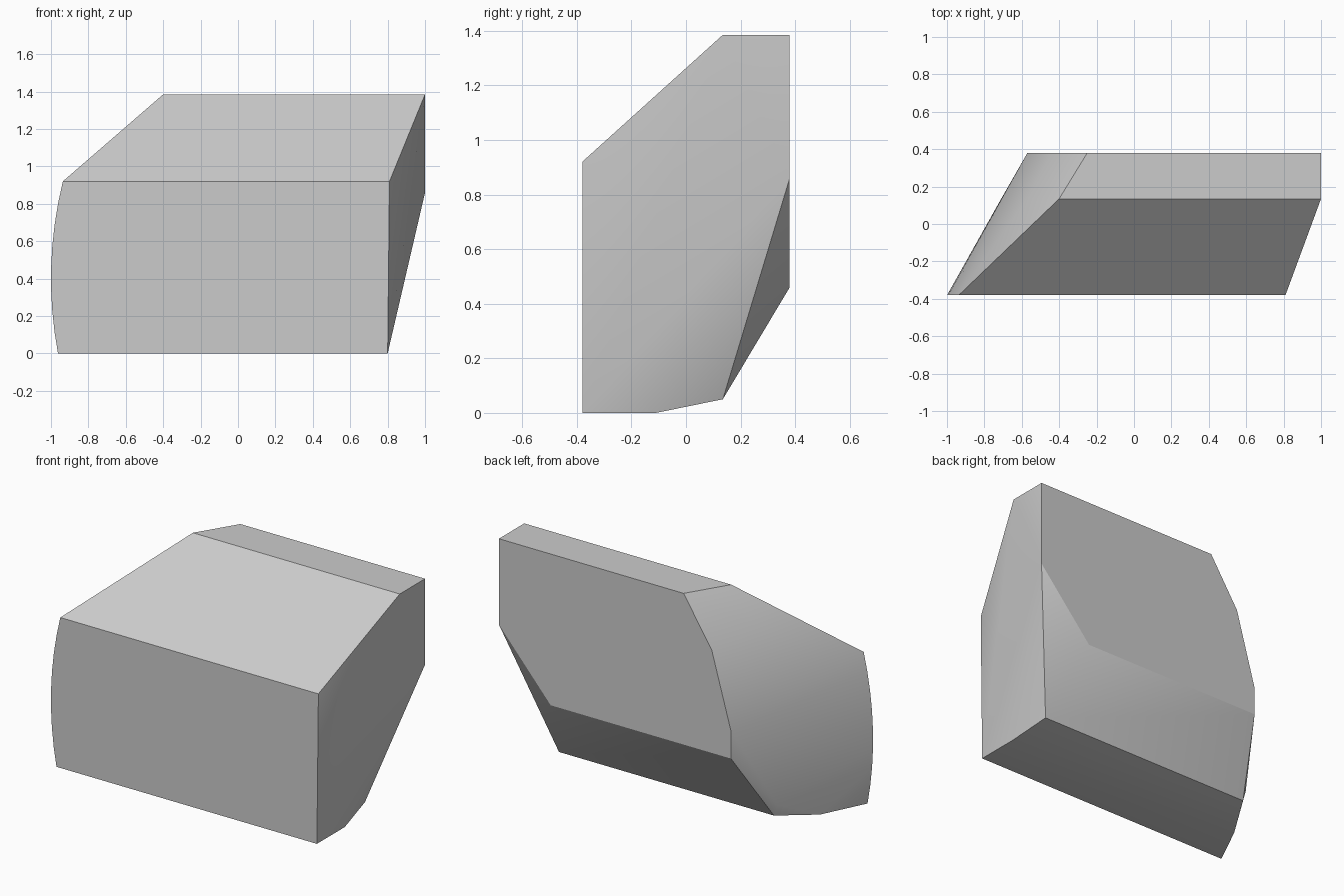
import bpy
import bmesh

cube = bpy.data.objects.get("Cube")
if cube:
    bpy.data.objects.remove(cube, do_unlink=True)

FRONT, FOLD, BACK = -0.38, 0.135, 0.38   # depth of the three cross-sections
TOP = 1.385


def section(y, outline):
    return [(x, y, z) for x, z in outline]


# Front section: bowed edge on the right-hand end, straight on the other
ROWS = 8
bow = [0.92 * i / ROWS for i in range(ROWS + 1)]
points = section(FRONT, [(-1 + 0.235 * (z - 0.4) ** 2, z) for z in bow])
points += section(FRONT, [(0.80, 0), (0.81, 0.92)])

# Rear limit of the flat base
points += section(-0.11, [(-0.83, 0), (0.80, 0)])

# Section where the sloped top and the underside fold
points += section(FOLD, [(-0.69, 0.05), (-0.71, 0.12), (-0.57, 1.16),
                         (-0.40, TOP), (1, TOP), (0.765, 0.05)])

# Back section
points += section(BACK, [(-0.57, 0.46), (-0.57, 0.63), (-0.44, 1.09),
                         (-0.25, TOP), (1, TOP), (1, 0.86), (0.65, 0.46)])

# Skin the sections into one solid block
bm = bmesh.new()
for p in points:
    bm.verts.new(p)
hull = bmesh.ops.convex_hull(bm, input=bm.verts[:])
loose = [v for v in bm.verts if not v.link_faces]
bmesh.ops.delete(bm, geom=loose, context='VERTS')
bmesh.ops.dissolve_limit(bm, angle_limit=0.015,
                         verts=bm.verts[:], edges=bm.edges[:])
bmesh.ops.recalc_face_normals(bm, faces=bm.faces[:])

mesh = bpy.data.meshes.new("faceted_block")
bm.to_mesh(mesh)
bm.free()
block = bpy.data.objects.new("faceted_block", mesh)
bpy.context.collection.objects.link(block)

# Single plain grey
grey = bpy.data.materials.new("plain_grey")
grey.use_nodes = True
colour = (0.6, 0.6, 0.6, 1)
grey.diffuse_color = colour
for node in grey.node_tree.nodes:
    if node.type == 'BSDF_PRINCIPLED':
        node.inputs["Base Color"].default_value = colour
mesh.materials.append(grey)

# Soft ends, crisp folds
bpy.ops.object.select_all(action='DESELECT')
block.select_set(True)
bpy.context.view_layer.objects.active = block
bpy.ops.object.shade_smooth_by_angle(angle=0.52)
